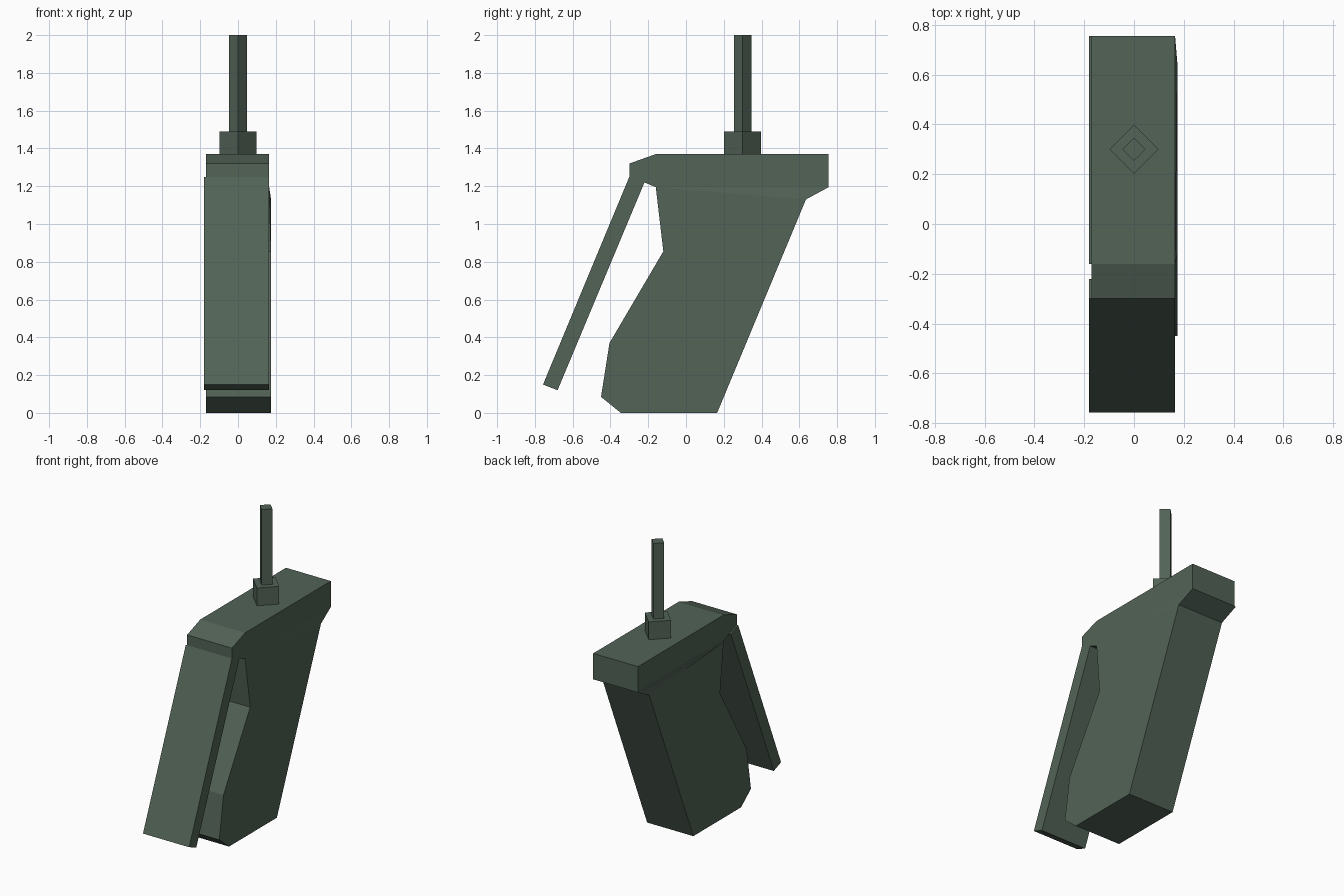
import bpy, bmesh

if "Cube" in bpy.data.objects:
    bpy.data.objects.remove(bpy.data.objects["Cube"])

green = bpy.data.materials.new("dull_green")
green.diffuse_color = (0.085, 0.125, 0.095, 1)
green.use_nodes = True
green.node_tree.nodes["Principled BSDF"].inputs["Base Color"].default_value = green.diffuse_color


def finish(name, bm):
    bmesh.ops.recalc_face_normals(bm, faces=bm.faces)
    mesh = bpy.data.meshes.new(name)
    bm.to_mesh(mesh)
    bm.free()
    mesh.materials.append(green)
    obj = bpy.data.objects.new(name, mesh)
    bpy.context.collection.objects.link(obj)
    return obj


def slab(name, profile, left, right):
    """Side profile of (y, z) points spanned between left and right x (number or one per point)."""
    n = len(profile)
    ls = left if isinstance(left, list) else [left] * n
    rs = right if isinstance(right, list) else [right] * n
    bm = bmesh.new()
    a = [bm.verts.new((x, y, z)) for x, (y, z) in zip(ls, profile)]
    b = [bm.verts.new((x, y, z)) for x, (y, z) in zip(rs, profile)]
    bm.faces.new(a)
    bm.faces.new(b[::-1])
    for i in range(n):
        j = (i + 1) % n
        bm.faces.new((a[i], b[i], b[j], a[j]))
    return finish(name, bm)


def post(name, radius, z0, z1):
    """Four-sided upright post with its corners on the axes."""
    bm = bmesh.new()
    ring = [(radius, 0), (0, radius), (-radius, 0), (0, -radius)]
    face = bm.faces.new([bm.verts.new((x, y + 0.3, z0)) for x, y in ring])
    out = bmesh.ops.extrude_face_region(bm, geom=[face], use_keep_orig=True)
    top = [v for v in out["geom"] if isinstance(v, bmesh.types.BMVert)]
    bmesh.ops.translate(bm, verts=top, vec=(0, 0, z1 - z0))
    return finish(name, bm)


# Hand grip
slab("grip", [(-0.16, 1.195), (-0.12, 0.855), (-0.405, 0.37), (-0.45, 0.085),
              (-0.345, 0), (0.165, 0), (0.635, 1.13)],
     -0.17, [0.165] + [0.175] * 6)

# Cap with the lever hinge at its front
slab("cap", [(-0.30, 1.25), (-0.30, 1.32), (-0.16, 1.37), (0.755, 1.37),
             (0.755, 1.195), (-0.16, 1.195), (-0.22, 1.22)], -0.17, 0.165)

# Wedge joining cap and grip
slab("cap_wedge", [(-0.16, 1.195), (0.755, 1.195), (0.635, 1.13)],
     [-0.18, -0.18, -0.17], [0.165, 0.165, 0.175])

# Squeeze lever
slab("lever", [(-0.30, 1.25), (-0.22, 1.22), (-0.68, 0.12), (-0.757, 0.15)],
     -0.18, 0.165)

# Antenna and its socket
post("antenna_socket", 0.098, 1.37, 1.49)
post("antenna", 0.047, 1.49, 2.0)
